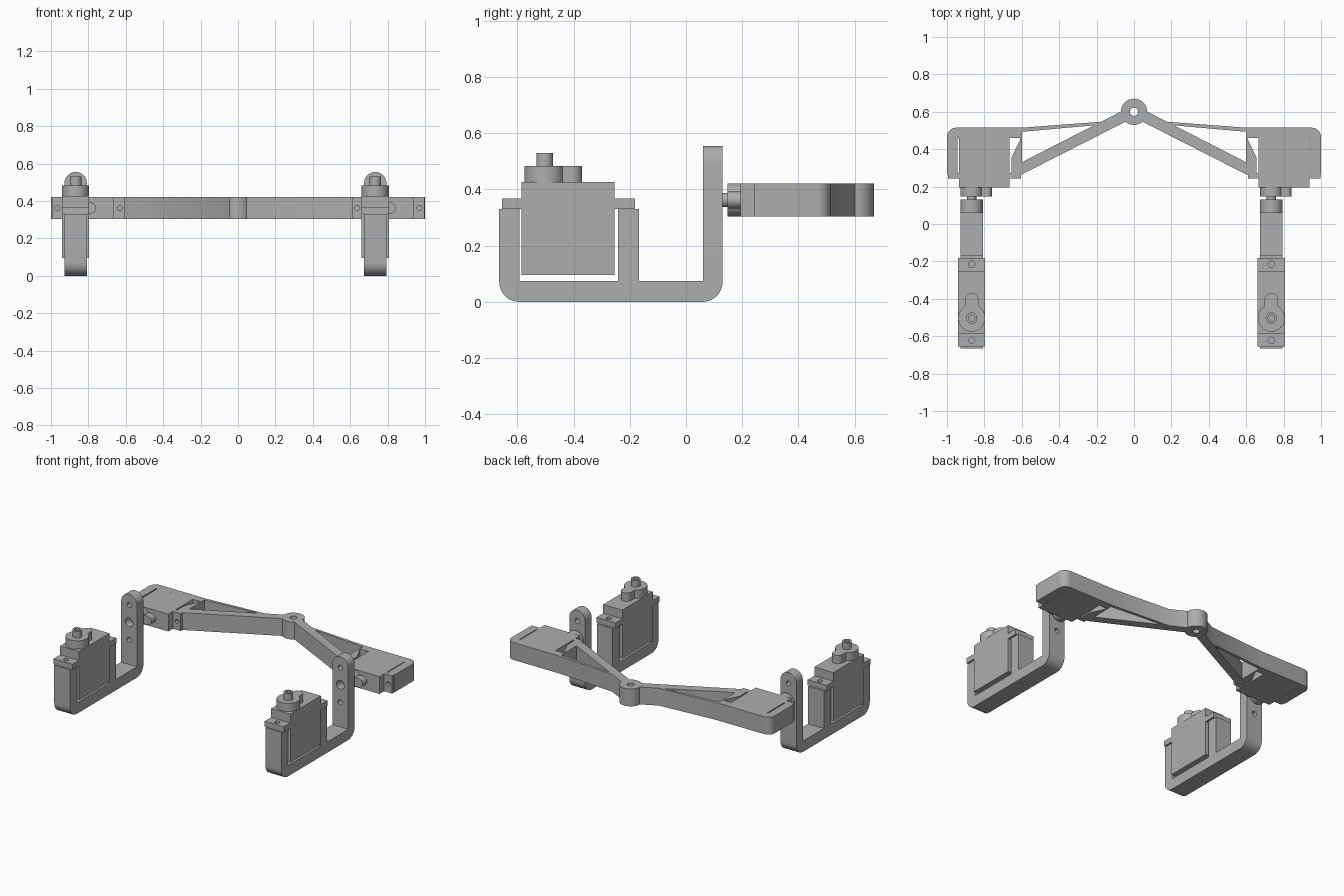
import bpy, bmesh, math
from mathutils import Matrix

cube = bpy.data.objects.get("Cube")
if cube:
    bpy.data.objects.remove(cube, do_unlink=True)

grey = bpy.data.materials.new("plain grey")
grey.use_nodes = True
COLOUR = (0.42, 0.42, 0.42, 1)
grey.diffuse_color = COLOUR
grey.node_tree.nodes["Principled BSDF"].inputs["Base Color"].default_value = COLOUR


def arc(cx, cy, r, start, end, n=10):
    angles = [math.radians(start + (end - start) * i / n) for i in range(n + 1)]
    return [(cx + r * math.cos(a), cy + r * math.sin(a)) for a in angles]


def circle(cx, cy, r, n=40):
    return arc(cx, cy, r, 0, 360, n)[:-1]


def rect(a0, b0, a1, b1):
    return [(a0, b0), (a1, b0), (a1, b1), (a0, b1)]


def prism(name, points, lo, hi, axis="z"):
    """Extrude a flat outline along an axis."""
    place = {"x": lambda a, b, h: (h, a, b),
             "y": lambda a, b, h: (a, h, b),
             "z": lambda a, b, h: (a, b, h)}[axis]
    bm = bmesh.new()
    low = [bm.verts.new(place(a, b, lo)) for a, b in points]
    high = [bm.verts.new(place(a, b, hi)) for a, b in points]
    bm.faces.new(low)
    bm.faces.new(high)
    for i in range(len(points)):
        j = (i + 1) % len(points)
        bm.faces.new((low[i], low[j], high[j], high[i]))
    bmesh.ops.recalc_face_normals(bm, faces=bm.faces)
    mesh = bpy.data.meshes.new(name)
    bm.to_mesh(mesh)
    bm.free()
    mesh.materials.append(grey)
    obj = bpy.data.objects.new(name, mesh)
    bpy.context.collection.objects.link(obj)
    return obj


def activate(obj):
    bpy.ops.object.select_all(action="DESELECT")
    obj.select_set(True)
    bpy.context.view_layer.objects.active = obj


def combine(obj, others, operation):
    activate(obj)
    for other in others:
        mod = obj.modifiers.new("combine", "BOOLEAN")
        mod.operation = operation
        mod.solver = "EXACT"
        mod.object = other
        bpy.ops.object.modifier_apply(modifier=mod.name)
        bpy.data.objects.remove(other, do_unlink=True)


def finish(obj):
    activate(obj)
    bpy.ops.object.shade_smooth_by_angle(angle=math.radians(30))


def copy(obj, name, matrix):
    new = bpy.data.objects.new(name, obj.data)
    bpy.context.collection.objects.link(new)
    new.matrix_world = matrix
    return new


SIDES = {"right": -0.868, "left": 0.734}   # shaft position of each side

# Servo motor, with its output shaft on the local z axis
W = 0.0725
servo = prism("leg_servo_right", rect(-0.082, -W, 0.248, W), 0.095, 0.427)
combine(servo, [
    prism("ears", rect(-0.153, -W, 0.321, W), 0.33, 0.367),
    prism("gear_cover", circle(0, 0, 0.0725), 0.42, 0.484),
    prism("side_knob", [(0, -0.036)] + arc(0.097, 0, 0.036, -90, 90, 16) + [(0, 0.036)],
          0.42, 0.484),
    prism("shaft", circle(0, 0, 0.03), 0.47, 0.53)], "UNION")
combine(servo, [prism("hole", circle(u, 0, 0.017, 20), z, 0.6)
                for u, z in ((-0.119, 0.3), (0.288, 0.3), (0, 0.48))], "DIFFERENCE")
finish(servo)

for side, x in SIDES.items():
    lying = (Matrix.Translation((x, 0.544, 0.3625)) @ Matrix.Rotation(math.pi / 2, 4, "X")
             @ Matrix.Scale(0.82, 4))
    copy(servo, "frame_servo_" + side, lying)
standing = {s: Matrix.Translation((x, -0.503, 0)) @ Matrix.Rotation(math.pi / 2, 4, "Z")
            for s, x in SIDES.items()}
servo.matrix_world = standing["right"]
copy(servo, "leg_servo_left", standing["left"])

# Leg bracket: floor, two short servo posts and a tall drilled post
outline = (arc(-0.595, 0.07, 0.07, 180, 270) + arc(0.06, 0.07, 0.07, 270, 360)
           + [(0.13, 0.495), (0.06, 0.495), (0.06, 0.074), (-0.168, 0.074),
              (-0.168, 0.33), (-0.243, 0.33), (-0.243, 0.074), (-0.592, 0.074),
              (-0.592, 0.33), (-0.665, 0.33)])
bracket = prism("leg_bracket_right", outline, -0.06, 0.06, "x")
combine(bracket, [prism("round_top", circle(0, 0.495, 0.06), 0.06, 0.13, "y")], "UNION")
combine(bracket, [prism("hole", circle(0, z, r, 24), 0, 0.2, "y")
                  for z, r in ((0.243, 0.017), (0.3625, 0.03), (0.48, 0.017))], "DIFFERENCE")
finish(bracket)
bracket.location.x = SIDES["right"]
copy(bracket, "leg_bracket_left", Matrix.Translation((SIDES["left"], 0, 0)))

# Frame: central hub with a mirrored arm, brace and servo housing on each side
LOW, HIGH = 0.303, 0.422
frame = prism("frame", circle(0, 0.6, 0.07), LOW, HIGH)
housing = ([(-1, 0.265)] + arc(-0.95, 0.465, 0.05, 180, 90)
           + [(-0.6, 0.515), (-0.6, 0.265), (-0.655, 0.265), (-0.655, 0.355),
              (-0.605, 0.46), (-0.943, 0.46), (-0.943, 0.265)])
arm = [(-0.62, 0.265), (-0.6, 0.265), (-0.04, 0.55), (0, 0.6), (-0.06, 0.606), (-0.6, 0.33),
       (-0.62, 0.33)]
brace = [(-0.62, 0.491), (-0.62, 0.514), (-0.6, 0.515), (-0.155, 0.548), (-0.12, 0.55),
         (-0.15, 0.533), (-0.6, 0.493)]
for sign in (1, -1):
    combine(frame, [prism("part", [(a * sign, b) for a, b in part], LOW, HIGH)
                    for part in (arm, housing, brace)], "UNION")
combine(frame, [prism("hole", circle(0, 0.6, 0.022, 24), 0, 1)], "DIFFERENCE")
finish(frame)
